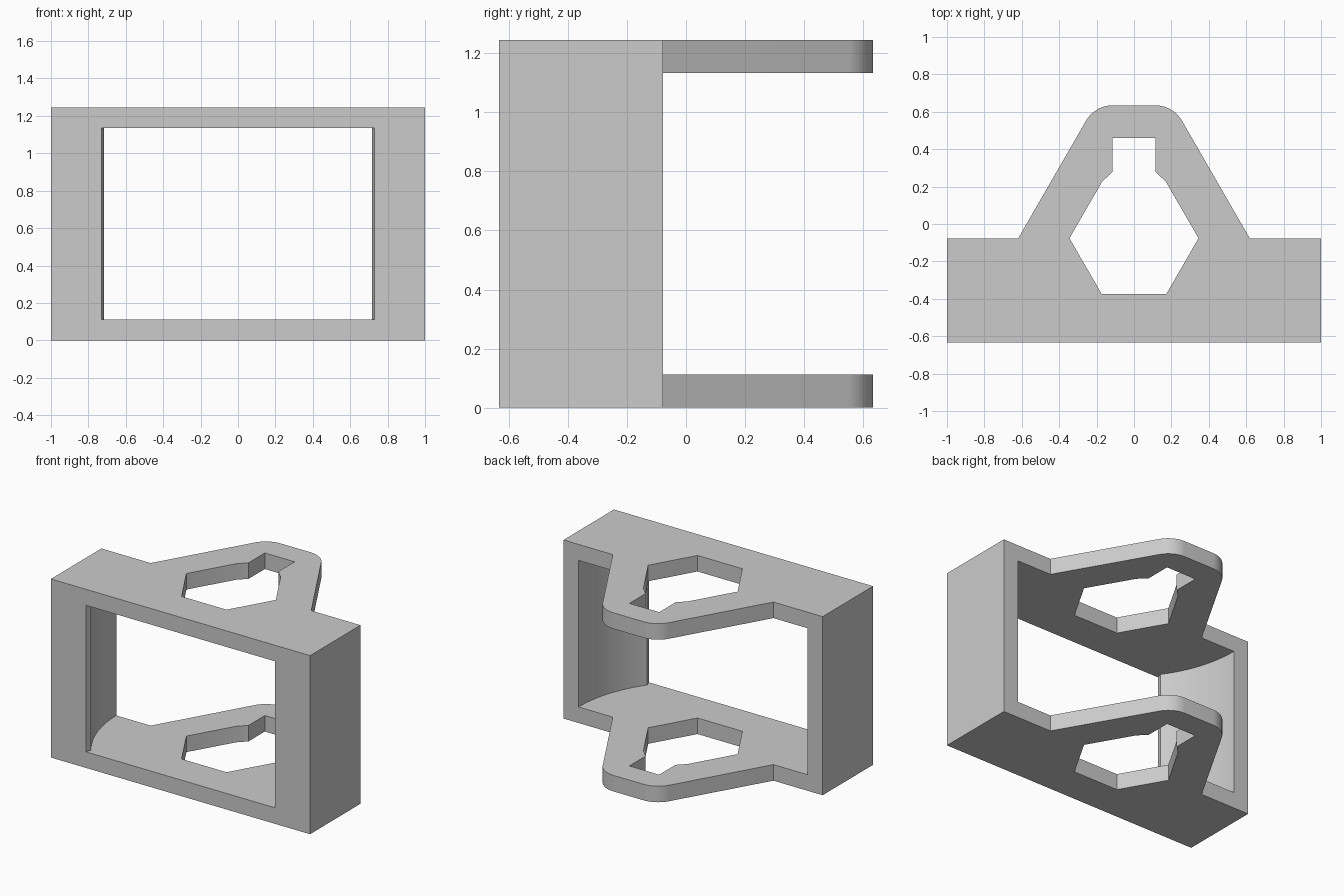
import bpy
import bmesh
from math import sin, cos, pi, asin

cube = bpy.data.objects.get("Cube")
if cube:
    bpy.data.objects.remove(cube)

FRONT, BACK, TIP = -0.634, -0.078, 0.634   # key depths
HEIGHT, PLATE = 1.246, 0.112               # total height, plate thickness
PIVOT_R = 0.884                            # inner cylindrical wall radius

grey = bpy.data.materials.new("light grey")
grey.use_nodes = True
colour = (0.6, 0.6, 0.6, 1)
grey.diffuse_color = colour
grey.node_tree.nodes["Principled BSDF"].inputs["Base Color"].default_value = colour


def arc(cx, cy, r, start, end, steps):
    return [(cx + r * cos(start + (end - start) * i / steps),
             cy + r * sin(start + (end - start) * i / steps)) for i in range(steps + 1)]


def prism(name, right_half, z0, z1):
    """Extrude a profile given by its +x half, listed front to back."""
    outline = right_half + [(-x, y) for x, y in reversed(right_half)]
    bm = bmesh.new()
    base = bm.faces.new([bm.verts.new((x, y, z0)) for x, y in outline])
    top = bmesh.ops.extrude_face_region(bm, geom=[base])["geom"]
    bmesh.ops.translate(bm, vec=(0, 0, z1 - z0),
                        verts=[g for g in top if isinstance(g, bmesh.types.BMVert)])
    bmesh.ops.recalc_face_normals(bm, faces=bm.faces)
    mesh = bpy.data.meshes.new(name)
    bm.to_mesh(mesh)
    bm.free()
    obj = bpy.data.objects.new(name, mesh)
    bpy.context.collection.objects.link(obj)
    mesh.materials.append(grey)
    return obj


def cut(target, cutter):
    cutter.hide_render = True
    mod = target.modifiers.new("cut", "BOOLEAN")
    mod.operation, mod.solver, mod.object = "DIFFERENCE", "EXACT", cutter
    bpy.context.view_layer.objects.active = target
    bpy.ops.object.modifier_apply(modifier=mod.name)
    bpy.data.objects.remove(cutter)


# Solid bracket: rectangular block with a rounded triangular tongue at the back
r = 0.163
body_profile = [(1, FRONT), (1, BACK), (0.62, BACK)] + arc(0.115, TIP - r, r, pi / 6, pi / 2, 12)
bracket = prism("bracket", body_profile, 0, HEIGHT)

# Middle opening: slightly flared mouth, then cylindrical walls, open at the back
neck = 0.717
opening_profile = [(0.749, FRONT - 0.066)]
opening_profile += arc(0, BACK, PIVOT_R, -pi / 2 + asin(neck / PIVOT_R), 0, 20)
opening_profile += [(PIVOT_R, 1)]
cut(bracket, prism("opening_cutter", opening_profile, PLATE, HEIGHT - PLATE))

# Hexagonal hole with a square key slot through both plates
hole_profile = [(0.173, -0.374), (0.345, -0.076), (0.171, 0.225), (0.115, 0.28), (0.115, 0.46)]
cut(bracket, prism("hole_cutter", hole_profile, -0.1, HEIGHT + 0.1))

bpy.ops.object.select_all(action="DESELECT")
bracket.select_set(True)
bpy.context.view_layer.objects.active = bracket
bpy.ops.object.shade_smooth_by_angle()
